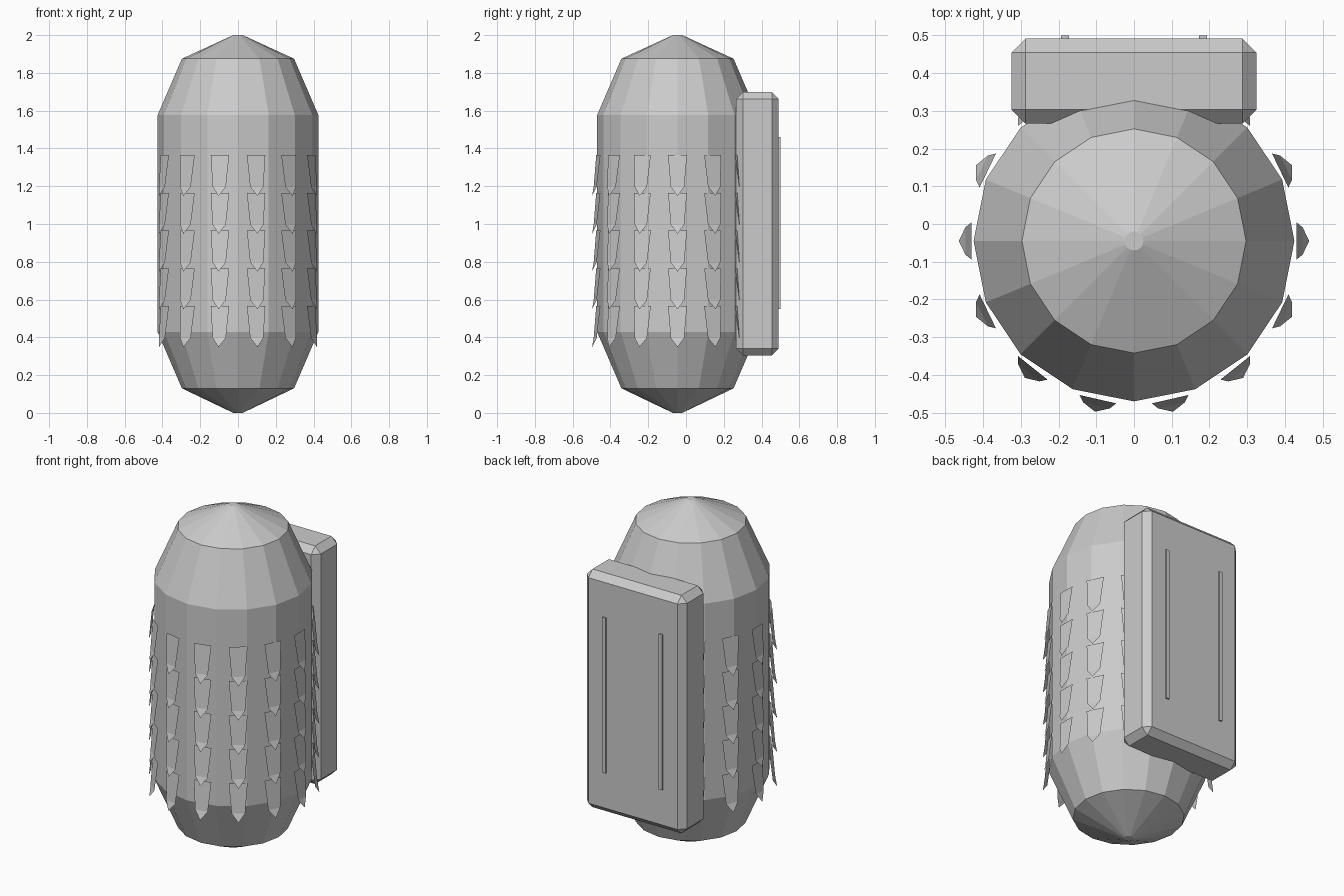
import bpy, bmesh
from math import sin, cos, pi, tau

if "Cube" in bpy.data.objects:
    bpy.data.objects.remove(bpy.data.objects["Cube"])

CY = -0.045  # centre line of the round body


def make_object(name, bm):
    mesh = bpy.data.meshes.new(name)
    bm.to_mesh(mesh)
    bm.free()
    obj = bpy.data.objects.new(name, mesh)
    bpy.context.collection.objects.link(obj)
    return obj


def box(name, size, centre, bevel=0.0):
    bm = bmesh.new()
    bmesh.ops.create_cube(bm, size=1)
    bmesh.ops.scale(bm, vec=size, verts=bm.verts)
    bmesh.ops.translate(bm, vec=centre, verts=bm.verts)
    if bevel:
        bmesh.ops.bevel(bm, geom=bm.edges[:], offset=bevel, segments=1,
                        affect='EDGES', profile=0.5)
    return make_object(name, bm)


# capsule body: 16-sided lathe of a short profile
profile = [(0.025, 0), (0.297, 0.13), (0.425, 0.427),
           (0.425, 1.578), (0.297, 1.875), (0.025, 2.0)]
N = 16
bm = bmesh.new()
rings = [[bm.verts.new((r * cos(tau * i / N), CY + r * sin(tau * i / N), z))
          for i in range(N)] for r, z in profile]
for a, b in zip(rings, rings[1:]):
    for i in range(N):
        j = (i + 1) % N
        bm.faces.new((a[i], a[j], b[j], b[i]))
bm.faces.new(rings[0][::-1])
bm.faces.new(rings[-1])
make_object("body", bm)

# scales: thin pointed flakes, 14 columns by 5 rows, none under the back pack
bm = bmesh.new()
flake = [(-0.05, 0.43, 0), (0.05, 0.43, 0), (0.036, 0.447, -0.168),
         (0, 0.464, -0.217), (-0.036, 0.447, -0.168)]  # across, radius, drop
for col in range(-6, 6):
    ang = -pi / 2 + (col + 0.5) * tau / 14
    for row in range(5):
        top = 1.365 - 0.2 * row
        v = [bm.verts.new((r * cos(ang) - t * sin(ang),
                           CY + r * sin(ang) + t * cos(ang), top + dz))
             for t, r, dz in flake]
        bm.faces.new((v[0], v[4], v[2], v[1]))
        bm.faces.new((v[4], v[3], v[2]))
make_object("scales", bm)

# back pack with chamfered edges
box("back_pack", (0.65, 0.225, 1.395), (0, 0.3785, 1.0025), 0.037)

# two raised strips on the pack
for side, x in (("left", -0.183), ("right", 0.183)):
    box(side + "_strip", (0.022, 0.02, 0.91), (x, 0.49, 1.005))
